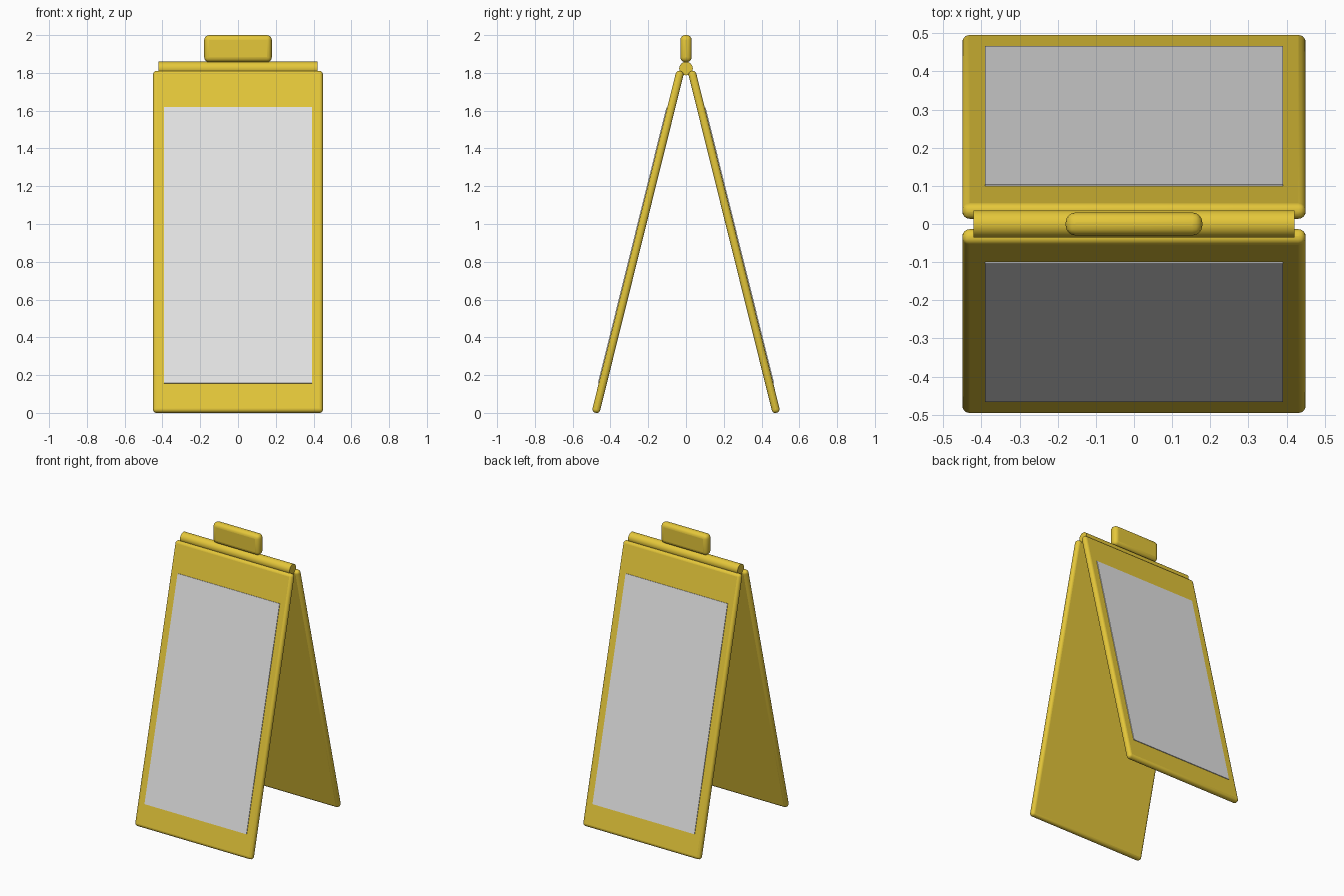
import bpy
from math import radians, pi
from mathutils import Matrix

if "Cube" in bpy.data.objects:
    bpy.data.objects.remove(bpy.data.objects["Cube"], do_unlink=True)


def material(name, colour):
    mat = bpy.data.materials.new(name)
    mat.use_nodes = True
    mat.diffuse_color = colour
    mat.node_tree.nodes["Principled BSDF"].inputs["Base Color"].default_value = colour
    return mat


YELLOW = material("warm yellow plastic", (0.78, 0.57, 0.042, 1))
GREY = material("pale grey sheet", (0.78, 0.78, 0.78, 1))


def smooth(obj):
    bpy.ops.object.select_all(action="DESELECT")
    obj.select_set(True)
    bpy.context.view_layer.objects.active = obj
    bpy.ops.object.shade_smooth_by_angle(angle=radians(35))


def box(name, size, matrix, mat, bevel=0):
    """Box with optional rounded edges, placed by a matrix."""
    bpy.ops.mesh.primitive_cube_add(size=1)
    obj = bpy.context.object
    obj.name = name
    obj.data.transform(Matrix.Diagonal((*size, 1)))
    obj.data.materials.append(mat)
    obj.matrix_world = matrix
    if bevel:
        mod = obj.modifiers.new("rounded edges", "BEVEL")
        mod.width = bevel
        mod.segments = 4
        smooth(obj)
    return obj


# Two leaning boards, each with a display sheet on its outer face
lean = Matrix.Translation((0, -0.2545, 0.905)) @ Matrix.Rotation(radians(-13.95), 4, "X")
for side, turn in (("front", 0), ("back", pi)):
    frame = Matrix.Rotation(turn, 4, "Z") @ lean
    box(side + "_board", (0.9, 0.042, 1.864), frame, YELLOW, 0.019)
    sheet = frame @ Matrix.Translation((0, -0.021, -0.024))
    box(side + "_display_sheet", (0.782, 0.009, 1.505), sheet, GREY)

# Hinge rod joining the boards
bpy.ops.mesh.primitive_cylinder_add(vertices=24, radius=0.036, depth=0.84,
                                    location=(0, 0, 1.823), rotation=(0, pi / 2, 0))
rod = bpy.context.object
rod.name = "hinge_rod"
rod.data.materials.append(YELLOW)
smooth(rod)

# Carrying handle on top
box("carry_handle", (0.358, 0.06, 0.143), Matrix.Translation((0, 0, 1.9285)), YELLOW, 0.026)
